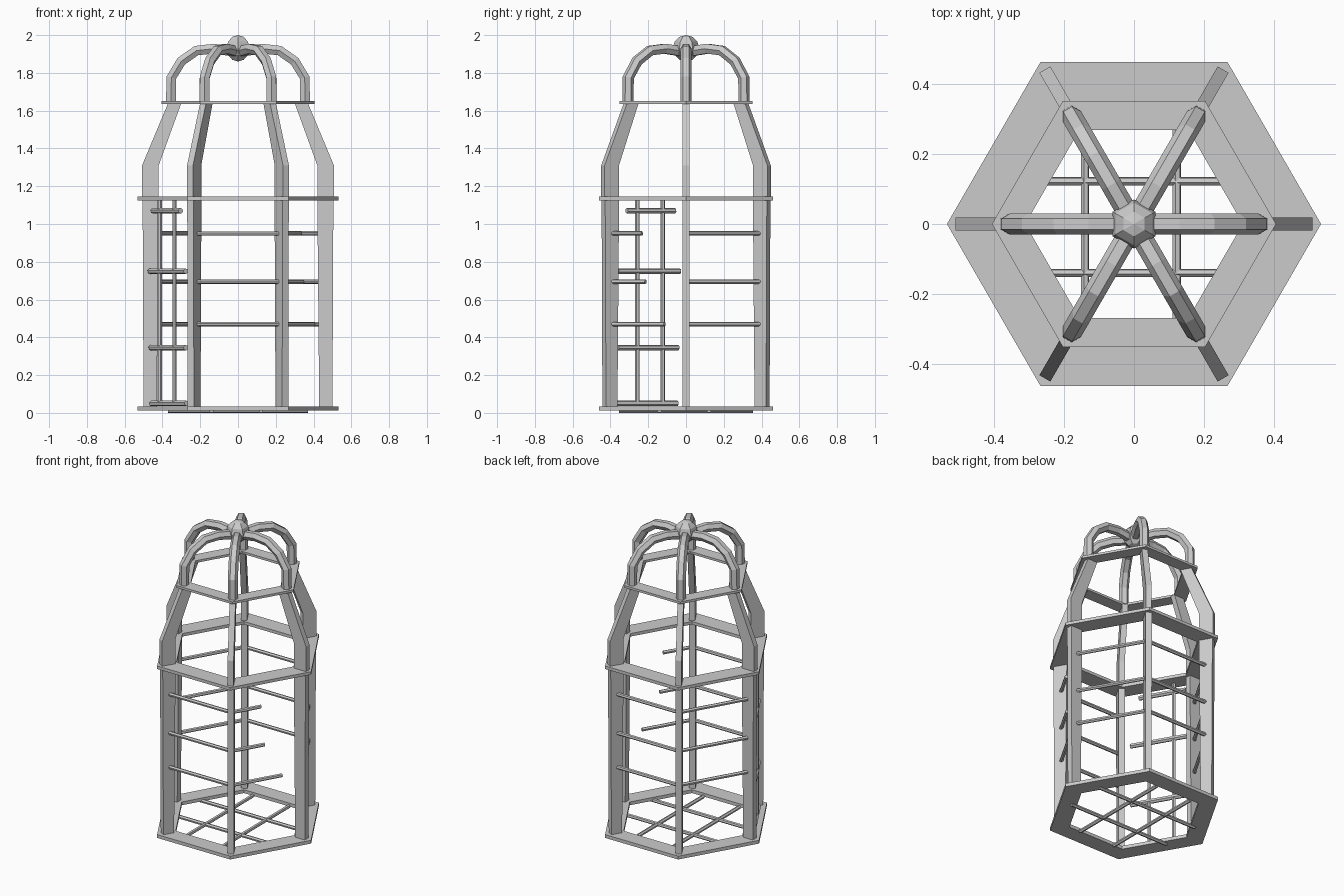
import bpy, bmesh, math
from mathutils import Vector

if "Cube" in bpy.data.objects:
    bpy.data.objects.remove(bpy.data.objects["Cube"])

ANG = [math.radians(60 * i) for i in range(6)]


def finish(name, bm):
    bmesh.ops.recalc_face_normals(bm, faces=bm.faces)
    me = bpy.data.meshes.new(name)
    bm.to_mesh(me)
    bm.free()
    ob = bpy.data.objects.new(name, me)
    bpy.context.collection.objects.link(ob)
    return ob


def polar(r, a, z):
    return Vector((r * math.cos(a), r * math.sin(a), z))


def hex_ring(name, ro, ri, z0, z1):
    bm = bmesh.new()
    loops = [[bm.verts.new(polar(r, a, z)) for a in ANG]
             for r, z in ((ro, z0), (ro, z1), (ri, z1), (ri, z0))]
    for k in range(4):
        A, B = loops[k], loops[(k + 1) % 4]
        for i in range(6):
            j = (i + 1) % 6
            bm.faces.new((A[i], A[j], B[j], B[i]))
    return finish(name, bm)


def sweep(name, sections):
    """Skin a list of matching closed sections and cap both ends."""
    bm = bmesh.new()
    loops = [[bm.verts.new(p) for p in s] for s in sections]
    n = len(loops[0])
    for A, B in zip(loops, loops[1:]):
        for i in range(n):
            j = (i + 1) % n
            bm.faces.new((A[i], A[j], B[j], B[i]))
    bm.faces.new(loops[0])
    bm.faces.new(loops[-1])
    return finish(name, bm)


def bar(name, p, q, r, n=6):
    p, q = Vector(p), Vector(q)
    d = (q - p).normalized()
    u = d.orthogonal().normalized()
    v = d.cross(u)
    return sweep(name, [[c + r * (u * math.cos(2 * math.pi * i / n) + v * math.sin(2 * math.pi * i / n))
                         for i in range(n)] for c in (p, q)])


def slab(name, a, levels, t):
    """Radial post: levels are (z, inner radius, outer radius)."""
    s = Vector((-math.sin(a), math.cos(a), 0)) * t / 2
    sweep(name, [[polar(ri, a, z) - s, polar(ro, a, z) - s, polar(ro, a, z) + s, polar(ri, a, z) + s]
                 for z, ri, ro in levels])


# Hexagonal rings
hex_ring("base_ring", 0.533, 0.41, 0.012, 0.034)
hex_ring("middle_ring", 0.533, 0.405, 1.125, 1.145)
hex_ring("upper_ring", 0.405, 0.31, 1.635, 1.65)

# Posts and sloping shoulders
for i, a in enumerate(ANG):
    slab(f"post_{i}", a, [(0.03, 0.43, 0.5), (1.13, 0.42, 0.505)], 0.038)
    slab(f"shoulder_{i}", a, [(1.14, 0.42, 0.508), (1.31, 0.42, 0.508), (1.64, 0.3, 0.37)], 0.036)

# Dome ribs, hexagonal section
path = [(0.355, 1.645), (0.353, 1.775), (0.3, 1.862), (0.22, 1.918), (0.13, 1.928), (0.0, 1.91)]
for k, a in enumerate(ANG):
    side = Vector((-math.sin(a), math.cos(a), 0))
    secs = []
    for i, (r, z) in enumerate(path):
        r0, z0 = path[max(i - 1, 0)]
        r1, z1 = path[min(i + 1, len(path) - 1)]
        l = math.hypot(r1 - r0, z1 - z0)
        nrm = polar((z1 - z0) / l, a, (r0 - r1) / l)
        secs.append([polar(r, a, z) + 0.03 * (side * math.cos(b) + nrm * math.sin(b)) for b in ANG])
    sweep(f"dome_rib_{k}", secs)

# Faceted finial
bm = bmesh.new()
bmesh.ops.create_uvsphere(bm, u_segments=6, v_segments=6, radius=0.07)
finish("finial", bm).location.z = 1.93

# Floor lattice
for k, s in enumerate((-0.14, 0.122)):
    bar(f"floor_bar_long_{k}", (-0.37, s, 0.012), (0.37, s, 0.012), 0.012)
    bar(f"floor_bar_cross_{k}", (s, -0.355, 0.012), (s, 0.355, 0.012), 0.012)

# Side rails: four full faces, one broken face
RZ = (0.47, 0.695, 0.95)
for f in (0, 1, 2, 4):
    for k, z in enumerate(RZ):
        bar(f"rail_{f}_{k}", polar(0.465, ANG[f], z), polar(0.465, ANG[(f + 1) % 6], z), 0.012)
for k, (z, t) in enumerate(zip(RZ, (0.72, 0.47, 0.42))):
    p, q = polar(0.465, ANG[5], z), polar(0.465, 0, z)
    bar(f"broken_rail_{k}", p, p.lerp(q, t), 0.012)

# Door on the front left face
mid = polar(0.42, math.radians(210), 0)
along = Vector((0.5, -0.866, 0))
for k, (z, s0, s1) in enumerate(((0.05, -0.19, 0.185), (0.345, -0.195, 0.175),
                                 (0.75, -0.205, 0.175), (1.07, -0.175, 0.12))):
    up = Vector((0, 0, z))
    bar(f"door_rail_{k}", mid + along * s0 + up, mid + along * s1 + up, 0.015)
for k, s in enumerate((-0.1, 0.055)):
    bar(f"door_upright_{k}", mid + along * s + Vector((0, 0, 0.04)),
        mid + along * s + Vector((0, 0, 1.13)), 0.012)
